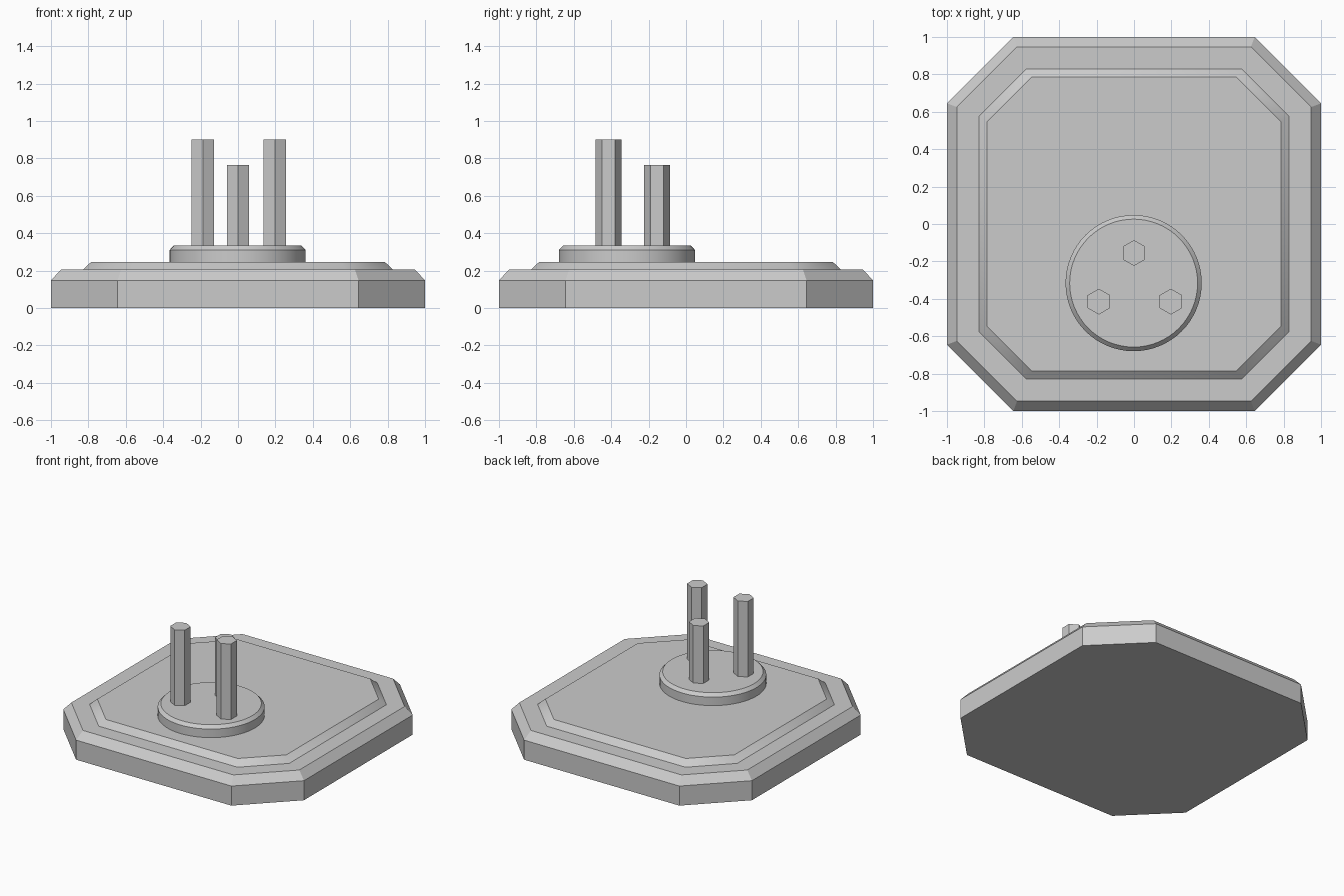
import bpy, bmesh, math

cube = bpy.data.objects.get("Cube")
if cube:
    bpy.data.objects.remove(cube, do_unlink=True)

grey = bpy.data.materials.new("plain_grey")
grey.use_nodes = True
colour = (0.6, 0.6, 0.6, 1)
grey.diffuse_color = colour
grey.node_tree.nodes["Principled BSDF"].inputs["Base Color"].default_value = colour


def cut_square(half, corner):
    """Outline of a square with its four corners cut off."""
    h, c = half, corner
    return [(h, -c), (h, c), (c, h), (-c, h), (-h, c), (-h, -c), (-c, -h), (c, -h)]


def ring(radius, sides, start=0.0):
    return [(radius * math.cos(start + math.tau * i / sides),
             radius * math.sin(start + math.tau * i / sides)) for i in range(sides)]


def loft(name, layers, centre=(0, 0), smooth=False):
    """Stack outlines at given heights into a closed solid."""
    bm = bmesh.new()
    loops = [[bm.verts.new((x, y, z)) for x, y in outline] for z, outline in layers]
    n = len(loops[0])
    for low, high in zip(loops, loops[1:]):
        for i in range(n):
            j = (i + 1) % n
            face = bm.faces.new((low[i], low[j], high[j], high[i]))
            face.smooth = smooth
    bm.faces.new(loops[0][::-1])
    bm.faces.new(loops[-1])
    # Keep the rims between the layers crisp
    for loop in loops:
        for i in range(n):
            bm.edges.get((loop[i], loop[(i + 1) % n])).smooth = False
    mesh = bpy.data.meshes.new(name)
    bm.to_mesh(mesh)
    bm.free()
    mesh.materials.append(grey)
    obj = bpy.data.objects.new(name, mesh)
    obj.location = (*centre, 0)
    bpy.context.collection.objects.link(obj)
    return obj


# Bevelled base slab and raised panel
loft("base_slab", [(0, cut_square(1, 0.645)), (0.147, cut_square(1, 0.645)),
                   (0.205, cut_square(0.947, 0.625))])
loft("raised_panel", [(0.2, cut_square(0.835, 0.58)),
                      (0.246, cut_square(0.785, 0.548))], smooth=True)

# Round mounting disc with a bevelled rim
loft("round_disc", [(0.24, ring(0.364, 64)), (0.31, ring(0.364, 64)),
                    (0.333, ring(0.342, 64))], (-0.002, -0.316), smooth=True)

# Three hexagonal pins
for name, x, y, top in (("back_pin", 0, -0.155, 0.765),
                        ("right_pin", -0.188, -0.415, 0.9),
                        ("left_pin", 0.197, -0.415, 0.9)):
    outline = ring(0.069, 6, math.pi / 6)
    loft(name, [(0.32, outline), (top, outline)], (x, y))
